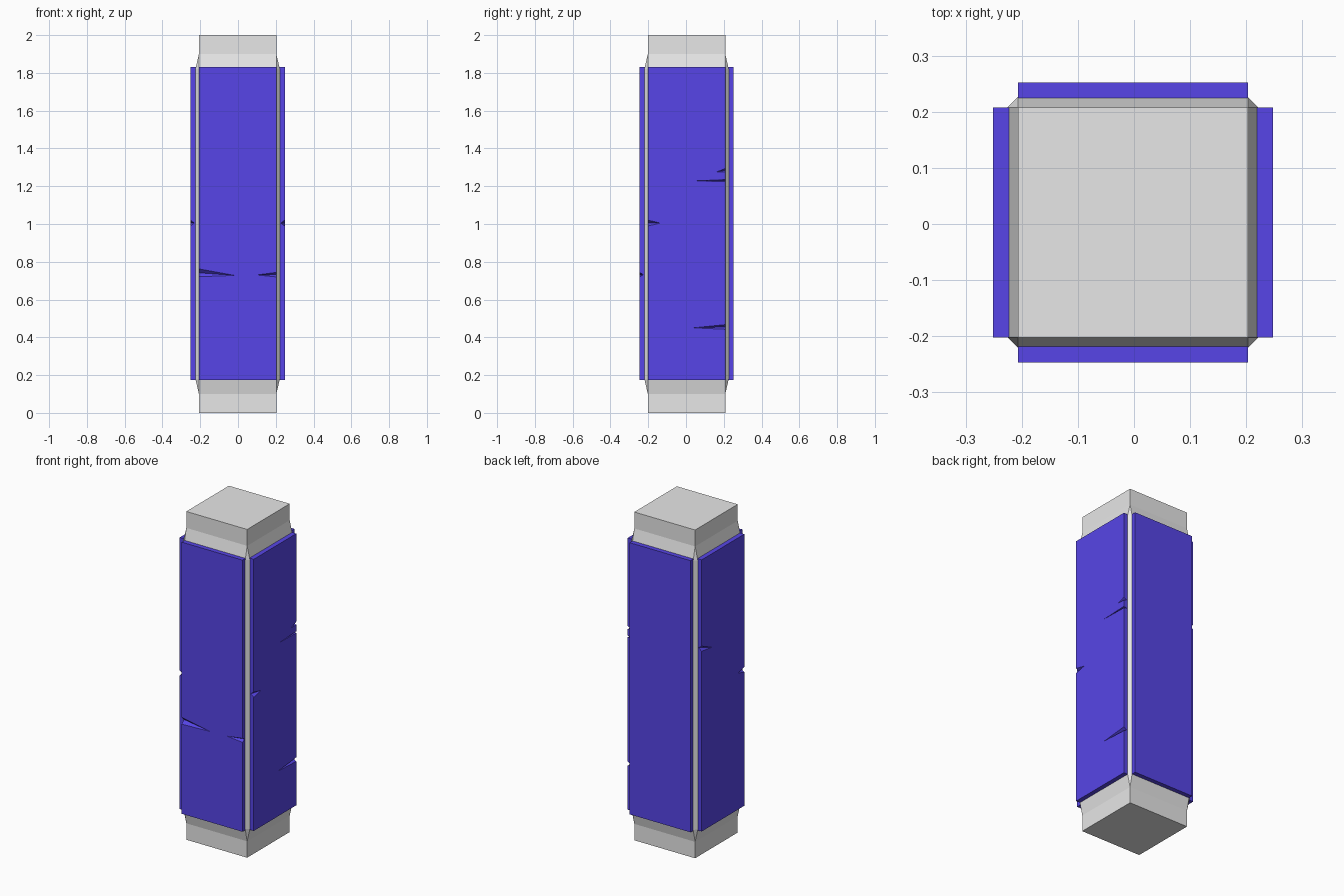
import bpy, bmesh, math
from mathutils import Matrix

cube = bpy.data.objects.get("Cube")
if cube:
    bpy.data.objects.remove(cube, do_unlink=True)

HALF = 0.205      # half width of the end blocks and panels
BODY = 0.2235     # half width of the chamfered shaft
FACE = 0.2495     # outer surface of the panels
CENTRE = Matrix.Translation((-0.002, 0.003, 0))


def material(name, rgb):
    m = bpy.data.materials.new(name)
    m.use_nodes = True
    m.diffuse_color = (*rgb, 1)
    m.node_tree.nodes["Principled BSDF"].inputs["Base Color"].default_value = (*rgb, 1)
    return m


def make_object(name, bm, mat):
    bmesh.ops.recalc_face_normals(bm, faces=bm.faces[:])
    mesh = bpy.data.meshes.new(name)
    bm.to_mesh(mesh)
    bm.free()
    mesh.materials.append(mat)
    obj = bpy.data.objects.new(name, mesh)
    bpy.context.collection.objects.link(obj)
    return obj


def hull(name, points, mat):
    bm = bmesh.new()
    for p in points:
        bm.verts.new(p)
    bmesh.ops.convex_hull(bm, input=bm.verts[:])
    bmesh.ops.dissolve_limit(bm, angle_limit=0.01, verts=bm.verts[:], edges=bm.edges[:])
    return make_object(name, bm, mat)


grey = material("light grey stone", (0.8, 0.8, 0.8))
violet = material("violet blue panel", (0.095, 0.06, 0.8))

# Square end blocks
square = [(x, y) for x in (-HALF, HALF) for y in (-HALF, HALF)]
for name, low, high in (("bottom_block", 0, 0.1), ("top_block", 1.9, 2)):
    block = hull(name, [(x, y, z) for x, y in square for z in (low, high)], grey)
    block.data.transform(CENTRE)

# Shaft with chamfered corners, tapering into the end blocks
octagon = [(sx * a, sy * b) for sx in (-1, 1) for sy in (-1, 1)
           for a, b in ((HALF, BODY), (BODY, HALF))]
points = [(x, y, z) for x, y in octagon for z in (0.18, 1.82)]
points += [(x, y, z) for x, y in square for z in (0.1, 1.9)]
shaft = hull("shaft", points, grey)
shaft.data.transform(CENTRE)

# Side panels with chipped edges: (edge side, height, tip height, length, opening)
chips = {
    "front": [(-1, 0.742, 0.727, 0.2, 0.05), (1, 0.732, 0.73, 0.11, 0.03)],
    "right": [(-1, 1.005, 1.005, 0.07, 0.04), (1, 0.455, 0.45, 0.18, 0.03),
              (1, 1.23, 1.228, 0.18, 0.012), (1, 1.285, 1.275, 0.05, 0.025)],
    "back": [],
    "left": [(-1, 1.29, 1.26, 0.1, 0.04), (1, 1.005, 1.005, 0.06, 0.04)],
}
for i, (side, nicks) in enumerate(chips.items()):
    panel = hull(side + "_panel", [(x, y, z) for x in (-HALF, HALF)
                                   for y in (-FACE, -BODY + 0.003)
                                   for z in (0.175, 1.83)], violet)
    for s, z, tip, length, opening in nicks:
        edge = s * (HALF + 0.005)
        cutter = hull("chip_cutter", [
            (edge, -FACE - 0.004, z - opening / 2),
            (edge, -FACE - 0.004, z + opening / 2),
            (edge, -FACE + 0.022, z),
            (s * (HALF - length), -FACE - 0.001, tip)], violet)
        cutter.hide_render = True
        mod = panel.modifiers.new("chip", "BOOLEAN")
        mod.operation = "DIFFERENCE"
        mod.solver = "EXACT"
        mod.object = cutter
        bpy.context.view_layer.objects.active = panel
        bpy.ops.object.modifier_apply(modifier=mod.name)
        bpy.data.objects.remove(cutter, do_unlink=True)
    panel.data.transform(CENTRE @ Matrix.Rotation(i * math.pi / 2, 4, "Z"))
